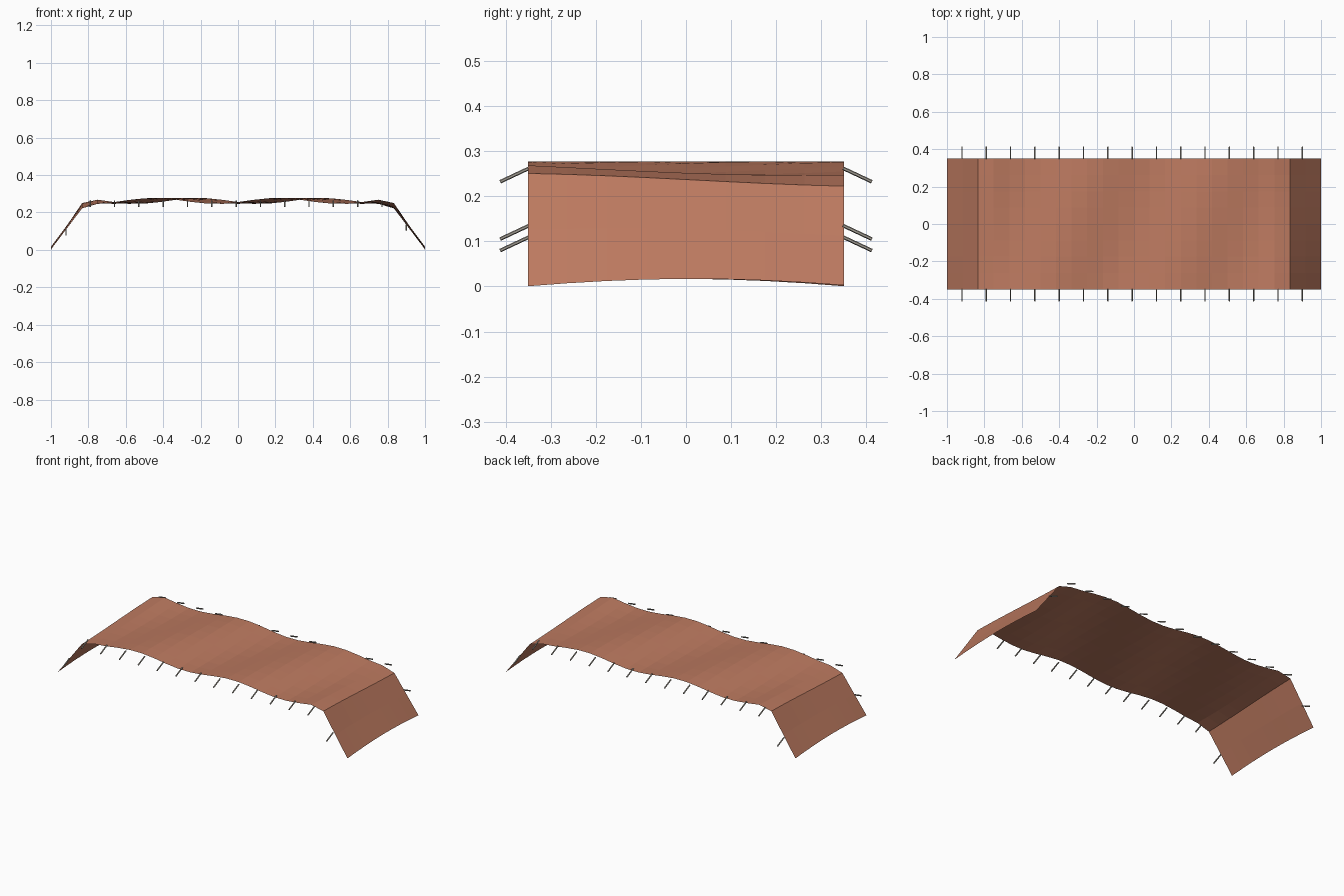
import bpy, bmesh, math
from mathutils import Vector

if "Cube" in bpy.data.objects:
    bpy.data.objects.remove(bpy.data.objects["Cube"])

HALF_W, NX, NY = 0.35, 24, 8


def material(name, color):
    m = bpy.data.materials.new(name)
    m.diffuse_color = (*color, 1)
    m.use_nodes = True
    m.node_tree.nodes["Principled BSDF"].inputs["Base Color"].default_value = m.diffuse_color
    return m


def make_object(name, bm, mat):
    me = bpy.data.meshes.new(name)
    bm.to_mesh(me)
    bm.free()
    me.materials.append(mat)
    ob = bpy.data.objects.new(name, me)
    bpy.context.collection.objects.link(ob)
    return ob


def wave(x, y):
    return -0.0155 * math.cos(9.5 * x - 3.3 * y)


def cloth_z(x, y):
    # rippled middle, with straight flaps hanging from the creases at +-0.833
    crease = 5 / 6
    a = abs(x)
    if a < crease - 0.001:
        return 0.262 + wave(x, y)
    s = math.copysign(1, x)
    top = 0.236 + wave(s * crease, y)
    low = 0.0015 + wave(s, y) - 0.006 * (y / HALF_W) ** 2
    t = (a - crease) / (1 - crease)
    return top + (low - top) * t


# Cloth: single thin rippled sheet
bm = bmesh.new()
grid = []
for i in range(NX + 1):
    x = -1 + 2 * i / NX
    ys = [-HALF_W + 2 * HALF_W * j / NY for j in range(NY + 1)]
    grid.append([bm.verts.new((x, y, max(0, cloth_z(x, y)))) for y in ys])
for i in range(NX):
    for j in range(NY):
        bm.faces.new((grid[i][j], grid[i + 1][j], grid[i + 1][j + 1], grid[i][j + 1]))
make_object("cloth", bm, material("terracotta", (0.51, 0.195, 0.117)))

# Fringe: short drooping strands along both long edges
bm = bmesh.new()
for side in (-1, 1):
    for i in range(15):
        x = -0.92 + 0.13 * i
        z = 0.262 - 1.27 * max(0, abs(x) - 0.8)
        a = Vector((x, side * 0.348, z))
        b = Vector((x, side * 0.412, z - 0.03))
        rot = (b - a).to_track_quat('Z', 'Y').to_matrix().to_4x4()
        rot.translation = (a + b) / 2
        bmesh.ops.create_cone(bm, cap_ends=True, segments=6, radius1=0.004,
                              radius2=0.004, depth=(b - a).length, matrix=rot)
make_object("fringe", bm, material("thread", (0.4, 0.37, 0.32)))
